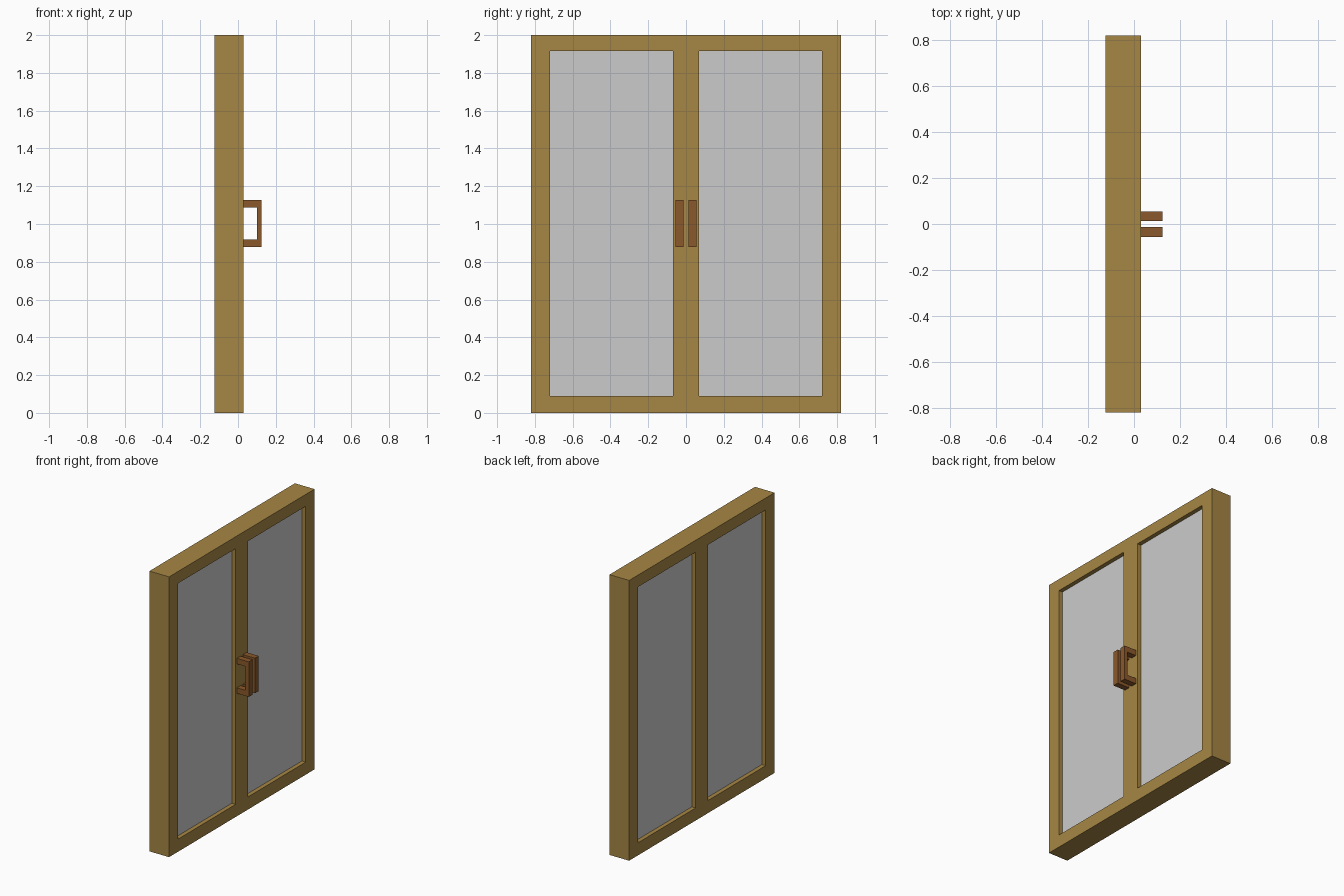
import bpy, bmesh
from mathutils import Vector

if "Cube" in bpy.data.objects:
    bpy.data.objects.remove(bpy.data.objects["Cube"])


def material(name, rgb):
    m = bpy.data.materials.new(name)
    m.diffuse_color = (*rgb, 1)
    m.use_nodes = True
    m.node_tree.nodes["Principled BSDF"].inputs["Base Color"].default_value = m.diffuse_color
    return m


def extruded(name, faces, vec, mat=None):
    """Extrude a flat set of polygons (lists of 3D points) along vec into a closed solid."""
    bm = bmesh.new()
    for pts in faces:
        bm.faces.new([bm.verts.new(p) for p in pts])
    bmesh.ops.remove_doubles(bm, verts=bm.verts[:], dist=1e-5)
    base = bm.faces[:]
    copy = bmesh.ops.extrude_face_region(bm, geom=base, use_keep_orig=True)
    moved = [g for g in copy["geom"] if isinstance(g, bmesh.types.BMVert)]
    bmesh.ops.translate(bm, verts=moved, vec=Vector(vec))
    bmesh.ops.recalc_face_normals(bm, faces=bm.faces[:])
    me = bpy.data.meshes.new(name)
    bm.to_mesh(me)
    bm.free()
    if mat:
        me.materials.append(mat)
    ob = bpy.data.objects.new(name, me)
    bpy.context.collection.objects.link(ob)
    return ob


def rect(x, y0, y1, z0, z1):
    return [(x, y0, z0), (x, y1, z0), (x, y1, z1), (x, y0, z1)]


frame_mat = material("frame_wood", (0.38, 0.24, 0.058))
handle_mat = material("handle_brown", (0.254, 0.098, 0.024))

BACK, FRONT, TIP = -0.125, 0.03, 0.125
RECESS = 0.03
ys = [-0.82, -0.72, -0.07, 0.07, 0.72, 0.82]
zs = [0, 0.09, 1.915, 2]

# Frame: a grid of cells with the two window openings left out
cells = [rect(BACK, ys[i], ys[i + 1], zs[j], zs[j + 1])
         for i in range(5) for j in range(3) if not (j == 1 and i in (1, 3))]
extruded("door_frame", cells, (FRONT - BACK, 0, 0), frame_mat)

# Panes recessed on both sides
for side, i in (("left", 1), ("right", 3)):
    extruded(side + "_pane", [rect(BACK + RECESS, ys[i], ys[i + 1], zs[1], zs[2])],
             (FRONT - BACK - 2 * RECESS, 0, 0))

# C-shaped pull handles, one per door
z0, z1, leg, grip = 0.877, 1.127, 0.04, 0.025
profile = [(FRONT, z0), (TIP, z0), (TIP, z1), (FRONT, z1), (FRONT, z1 - leg),
           (TIP - grip, z1 - leg), (TIP - grip, z0 + leg), (FRONT, z0 + leg)]
for side, y in (("left", -0.056), ("right", 0.013)):
    extruded(side + "_handle", [[(x, y, z) for x, z in profile]], (0, 0.042, 0), handle_mat)
